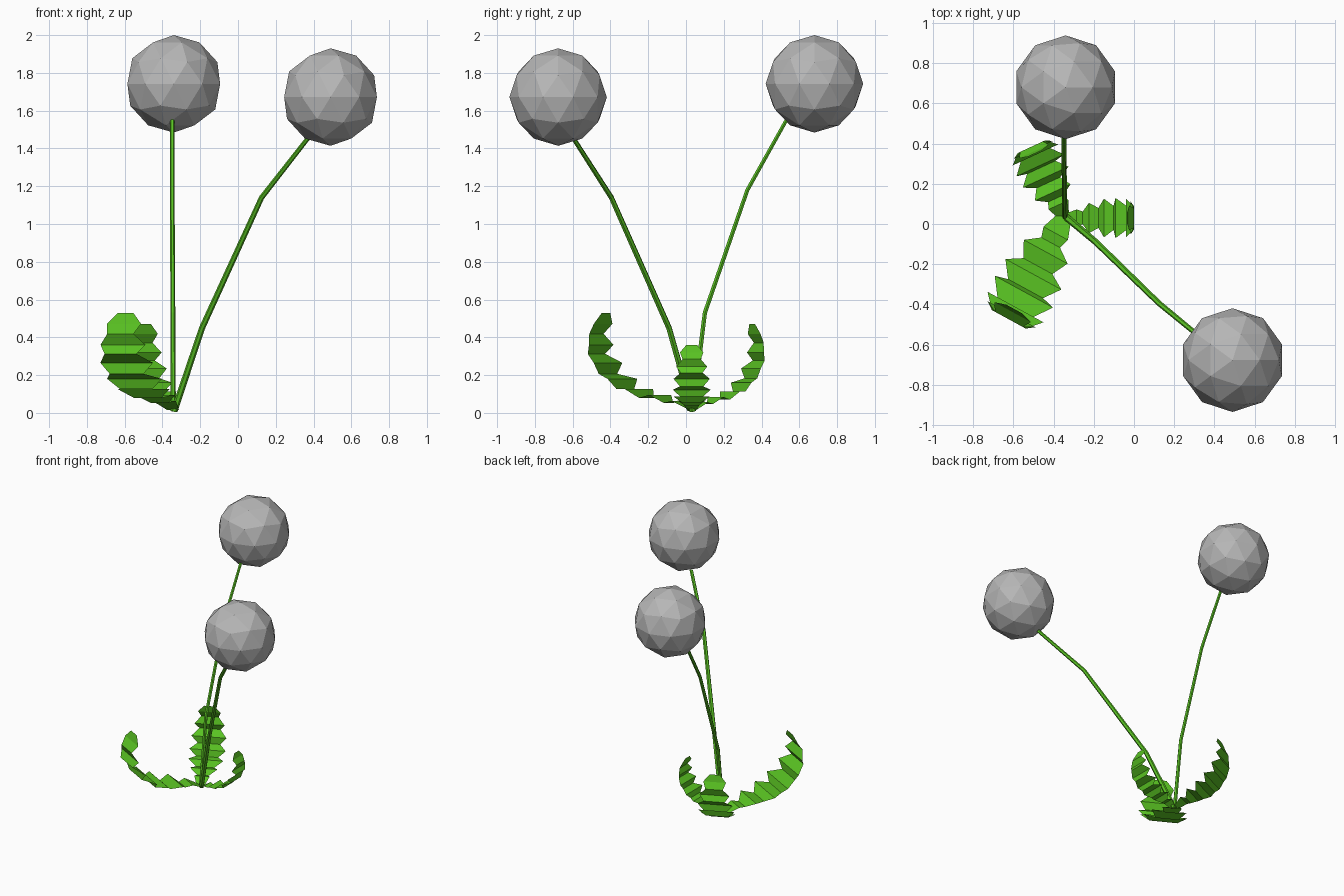
import bpy, bmesh, math
from mathutils import Vector

if "Cube" in bpy.data.objects:
    bpy.data.objects.remove(bpy.data.objects["Cube"])


def material(name, rgb):
    m = bpy.data.materials.new(name)
    m.diffuse_color = (*rgb, 1.0)
    m.use_nodes = True
    m.node_tree.nodes["Principled BSDF"].inputs["Base Color"].default_value = m.diffuse_color
    return m


GREEN = material("leaf green", (0.10, 0.54, 0.016))
GREY = material("seed head grey", (0.47, 0.47, 0.47))


def finish(bm, name, mat):
    mesh = bpy.data.meshes.new(name)
    bm.to_mesh(mesh)
    bm.free()
    mesh.materials.append(mat)
    obj = bpy.data.objects.new(name, mesh)
    bpy.context.collection.objects.link(obj)
    return obj


# Faceted seed heads
def seed_head(name, center):
    bm = bmesh.new()
    bmesh.ops.create_icosphere(bm, subdivisions=2, radius=0.258)
    bmesh.ops.translate(bm, verts=bm.verts, vec=center)
    finish(bm, name, GREY)


# Bent stems: thin tapered tubes through a few points
def stem(name, points, r0, r1, sides=6):
    bm = bmesh.new()
    pts = [Vector(p) for p in points]
    rings = []
    for i, p in enumerate(pts):
        d = (pts[min(i + 1, len(pts) - 1)] - pts[max(i - 1, 0)]).normalized()
        a = d.cross(Vector((0, 1, 0))).normalized()
        b = d.cross(a)
        r = r0 + (r1 - r0) * i / (len(pts) - 1)
        rings.append([bm.verts.new(p + r * (math.cos(t) * a + math.sin(t) * b))
                      for t in (2 * math.pi * k / sides for k in range(sides))])
    for lo, hi in zip(rings, rings[1:]):
        for k in range(sides):
            n = (k + 1) % sides
            bm.faces.new((lo[k], lo[n], hi[n], hi[k]))
    bm.faces.new(rings[0])
    bm.faces.new(rings[-1])
    bmesh.ops.recalc_face_normals(bm, faces=bm.faces)
    finish(bm, name, GREEN)


# Pleated, serrated leaf profile: outward, height, half width (all 0..1)
LEAF = [(0.00, 0.03, 0.22), (0.16, 0.12, 0.42), (0.25, 0.10, 0.32),
        (0.34, 0.18, 0.75), (0.48, 0.15, 0.50), (0.56, 0.24, 0.96),
        (0.70, 0.24, 0.60), (0.73, 0.34, 1.00), (0.88, 0.39, 0.62),
        (0.88, 0.50, 0.96), (1.00, 0.59, 0.58), (0.95, 0.68, 0.82),
        (1.00, 0.79, 0.48), (0.93, 0.89, 0.62), (0.90, 1.00, 0.28)]


def leaf(name, base, direction, length, height, half_width):
    out = Vector((*direction, 0)).normalized()
    side = Vector((-out.y, out.x, 0))
    bm = bmesh.new()
    rows = []
    for u, v, w in LEAF:
        c = Vector(base) + out * u * length + Vector((0, 0, v * height))
        rows.append([bm.verts.new(c + side * s * w * half_width) for s in (-1, 1)])
    for a, b in zip(rows, rows[1:]):
        bm.faces.new((a[0], b[0], b[1], a[1]))
    finish(bm, name, GREEN)


seed_head("back_seed_head", (-0.34, 0.68, 1.742))
seed_head("front_seed_head", (0.49, -0.677, 1.672))

stem("back_stem", [(-0.343, 0.035, 0.01), (-0.345, 0.10, 0.53),
                   (-0.348, 0.325, 1.18), (-0.348, 0.54, 1.565)], 0.014, 0.011)
stem("front_stem", [(-0.338, 0.035, 0.01), (-0.19, -0.09, 0.45),
                    (0.125, -0.395, 1.14), (0.375, -0.60, 1.46)], 0.018, 0.012)

leaf("front_left_leaf", (-0.345, 0.035, 0), (-0.48, -0.88), 0.58, 0.53, 0.165)
leaf("back_left_leaf", (-0.35, 0.04, 0), (-0.42, 0.91), 0.38, 0.47, 0.13)
leaf("right_leaf", (-0.34, 0.03, 0), (1, 0), 0.34, 0.36, 0.10)
